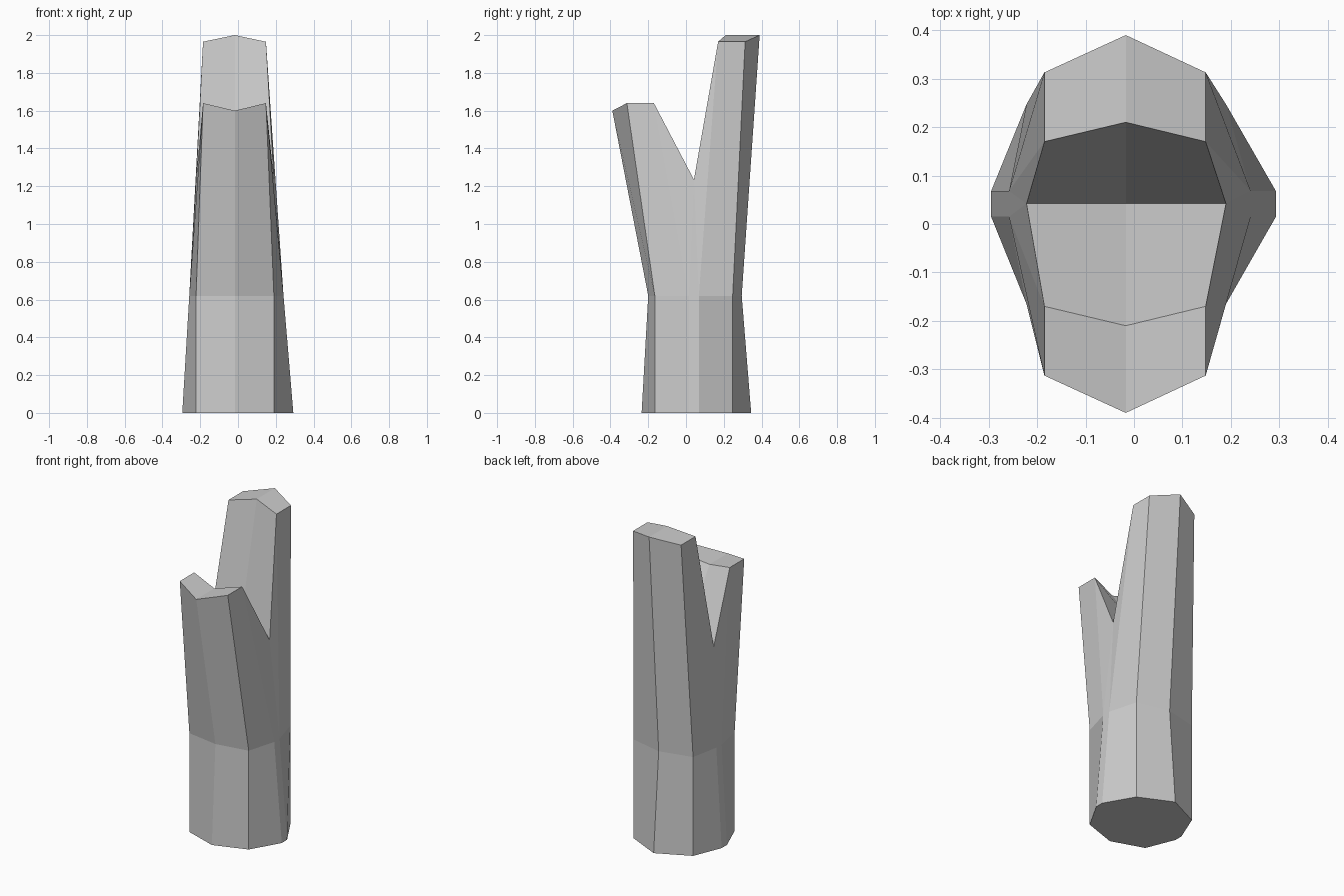
import bpy, bmesh

if "Cube" in bpy.data.objects:
    bpy.data.objects.remove(bpy.data.objects["Cube"])

CX = -0.017  # centre line of the facets
bm = bmesh.new()


def ring(z, y_front, y_back, left, right, corner_l, corner_r):
    """Ten-sided cross-section, counter-clockwise from the front point."""
    pts = [(CX, y_front), (corner_r, -0.165), (right, 0.015), (right, 0.068),
           (corner_r, 0.247), (CX, y_back), (corner_l, 0.247),
           (left, 0.068), (left, 0.015), (corner_l, -0.165)]
    return [bm.verts.new((x, y, z)) for x, y in pts]


def prong(base, s, z_mid, z_side):
    """One fork arm; base = 5 ring verts from right to left, s = -1 front, 1 back."""
    def row(y_side, y_mid):
        return [bm.verts.new((x, s * y, z)) for x, y, z in
                ((0.148, y_side, z_side), (CX, y_mid, z_mid), (-0.185, y_side, z_side))]
    outer, inner = row(0.313, 0.39), row(0.17, 0.21)
    for i in range(2):
        bm.faces.new((base[i + 1], base[i + 2], outer[i + 1], outer[i]))  # outside
        bm.faces.new((outer[i], outer[i + 1], inner[i + 1], inner[i]))    # tip
        bm.faces.new((inner[i], inner[i + 1], crotch[i + 1], crotch[i]))  # inside
    for b0, b1, e in ((base[0], base[1], 0), (base[4], base[3], 2)):      # sides
        bm.faces.new((b0, b1, outer[e], inner[e]))
        bm.faces.new((b0, inner[e], crotch[e]))


# trunk
low = ring(0.0, -0.235, 0.345, -0.295, 0.293, -0.222, 0.19)
mid = ring(0.62, -0.2, 0.295, -0.258, 0.241, -0.222, 0.19)
bm.faces.new(low[::-1])
for i in range(10):
    j = (i + 1) % 10
    bm.faces.new((low[i], low[j], mid[j], mid[i]))

# fork
crotch = [bm.verts.new((x, 0.042, 1.235)) for x in (0.19, CX, -0.222)]
bm.faces.new((mid[2], mid[3], crotch[0]))
bm.faces.new((mid[7], mid[8], crotch[2]))
prong([mid[i] for i in (2, 1, 0, 9, 8)], -1, 1.60, 1.64)
prong([mid[i] for i in (3, 4, 5, 6, 7)], 1, 2.0, 1.965)

bmesh.ops.recalc_face_normals(bm, faces=bm.faces[:])
mesh = bpy.data.meshes.new("forked_trunk")
bm.to_mesh(mesh)
bm.free()
bpy.context.collection.objects.link(bpy.data.objects.new("forked_trunk", mesh))
